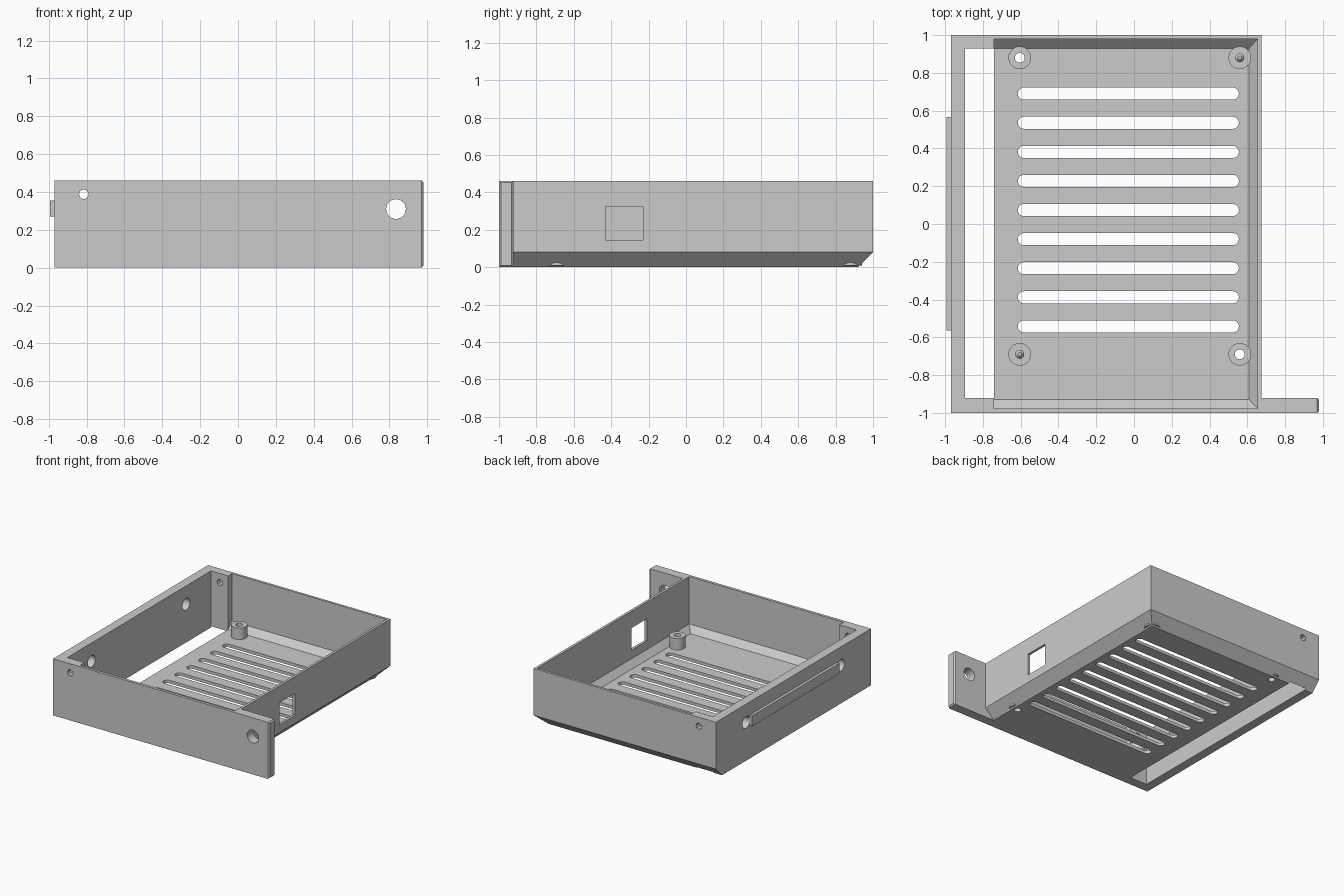
import bpy, bmesh
from math import pi
from mathutils import Matrix

cube = bpy.data.objects.get("Cube")
if cube:
    bpy.data.objects.remove(cube, do_unlink=True)

grey = bpy.data.materials.new("light grey plastic")
grey.use_nodes = True
GREY = (0.6, 0.6, 0.6, 1)
grey.diffuse_color = GREY
grey.node_tree.nodes["Principled BSDF"].inputs["Base Color"].default_value = GREY


def make(name, bm):
    bmesh.ops.recalc_face_normals(bm, faces=bm.faces)
    mesh = bpy.data.meshes.new(name)
    bm.to_mesh(mesh)
    bm.free()
    mesh.materials.append(grey)
    ob = bpy.data.objects.new(name, mesh)
    bpy.context.collection.objects.link(ob)
    return ob


def layers(name, *rects):
    """Convex solid through stacked rectangles (z, x0, x1, y0, y1)."""
    bm = bmesh.new()
    for z, x0, x1, y0, y1 in rects:
        for x in (x0, x1):
            for y in (y0, y1):
                bm.verts.new((x, y, z))
    bmesh.ops.convex_hull(bm, input=bm.verts)
    bmesh.ops.dissolve_limit(bm, angle_limit=0.01, verts=bm.verts, edges=bm.edges)
    return make(name, bm)


def box(name, x0, x1, y0, y1, z0, z1):
    return layers(name, (z0, x0, x1, y0, y1), (z1, x0, x1, y0, y1))


def rod(name, centre, r, length, axis="Z", sides=32, top=None):
    bm = bmesh.new()
    turn = {"X": Matrix.Rotation(pi / 2, 4, "Y"),
            "Y": Matrix.Rotation(pi / 2, 4, "X"), "Z": Matrix()}[axis]
    bmesh.ops.create_cone(bm, cap_ends=True, segments=sides, radius1=r,
                          radius2=r if top is None else top, depth=length,
                          matrix=Matrix.Translation(centre) @ turn)
    return make(name, bm)


def vent(y):
    """Round-ended slot through the floor."""
    bm = bmesh.new()
    r = 0.032
    bmesh.ops.create_cone(bm, cap_ends=True, segments=32, radius1=r, radius2=r,
                          depth=0.2, matrix=Matrix.Translation((0, y, 0)))
    ends = [v.co.copy() for v in bm.verts]
    for v in bm.verts:
        v.co.x += 0.555 - r
    for co in ends:
        bm.verts.new((co.x - 0.615 + r, co.y, co.z))
    bmesh.ops.delete(bm, geom=bm.faces[:] + bm.edges[:], context="EDGES_FACES")
    bmesh.ops.convex_hull(bm, input=bm.verts)
    bmesh.ops.dissolve_limit(bm, angle_limit=0.01, verts=bm.verts, edges=bm.edges)
    return make("vent_cutter", bm)


def combine(body, tool, operation):
    mod = body.modifiers.new("combine", "BOOLEAN")
    mod.operation = operation
    mod.solver = "EXACT"
    mod.object = tool
    bpy.context.view_layer.objects.active = body
    bpy.ops.object.modifier_apply(modifier=mod.name)
    bpy.data.objects.remove(tool, do_unlink=True)


TOP = 0.462

# Tray body, chamfered under the back and left edges
tray = layers("tray", (0, -0.97, 0.595, -1, 0.92),
              (0.08, -0.97, 0.675, -1, 1), (TOP, -0.97, 0.675, -1, 1))

# Mounting ear continuing the front wall
B = 0.01
ear = layers("ear", (0, 0.5, 0.98 - B, -1, -0.922), (TOP, 0.5, 0.98 - B, -1, -0.922),
             (B, 0.5, 0.98, -1 + B, -0.922 - B), (TOP - B, 0.5, 0.98, -1 + B, -0.922 - B))
combine(tray, ear, "UNION")

# Main cavity, then the open-bottomed channel beside the right wall
combine(tray, layers("cavity", (0.025, -0.74, 0.61, -0.93, 0.93),
                     (0.075, -0.74, 0.655, -0.977, 0.98),
                     (0.6, -0.74, 0.655, -0.977, 0.98)), "DIFFERENCE")
combine(tray, box("channel", -0.895, -0.74, -0.922, 0.93, -0.1, 0.6), "DIFFERENCE")
combine(tray, box("bridge", -0.8, -0.7, -0.922, 0.93, 0.025, 0.6), "DIFFERENCE")

# Floor vents
for i in range(9):
    combine(tray, vent(0.69 - 0.154 * i), "DIFFERENCE")

# Standoffs: two with screw holes, two with locating pins
for x, y, pinned in ((-0.605, 0.88, False), (0.56, -0.69, False),
                     (0.56, 0.88, True), (-0.605, -0.69, True)):
    combine(tray, rod("standoff", (x, y, 0.065), 0.06, 0.11), "UNION")
    if pinned:
        rod("locating_pin", (x, y, 0.135), 0.024, 0.05, sides=24)
        rod("pin_tip", (x, y, 0.168), 0.024, 0.016, sides=24, top=0.01)
    else:
        combine(tray, rod("screw_hole", (x, y, 0.05), 0.026, 0.3), "DIFFERENCE")

# Wall openings
combine(tray, box("port", 0.6, 0.8, -0.43, -0.23, 0.145, 0.325), "DIFFERENCE")
combine(tray, rod("ear_hole", (0.835, -0.96, 0.31), 0.052, 0.3, "Y"), "DIFFERENCE")
for s in (-1, 1):
    combine(tray, rod("end_hole", (-0.815, s * 0.96, 0.388), 0.026, 0.3, "Y", 8), "DIFFERENCE")
    combine(tray, rod("side_hole", (-0.93, s * 0.61, 0.312), 0.048, 0.3, "X"), "DIFFERENCE")

# Raised rail on the outside of the right wall
box("side_rail", -0.993, -0.965, -0.563, 0.567, 0.27, 0.355)

for ob in bpy.context.collection.objects:
    if ob.type == "MESH":
        bpy.ops.object.select_all(action="DESELECT")
        ob.select_set(True)
        bpy.context.view_layer.objects.active = ob
        bpy.ops.object.shade_smooth_by_angle(angle=0.5)
